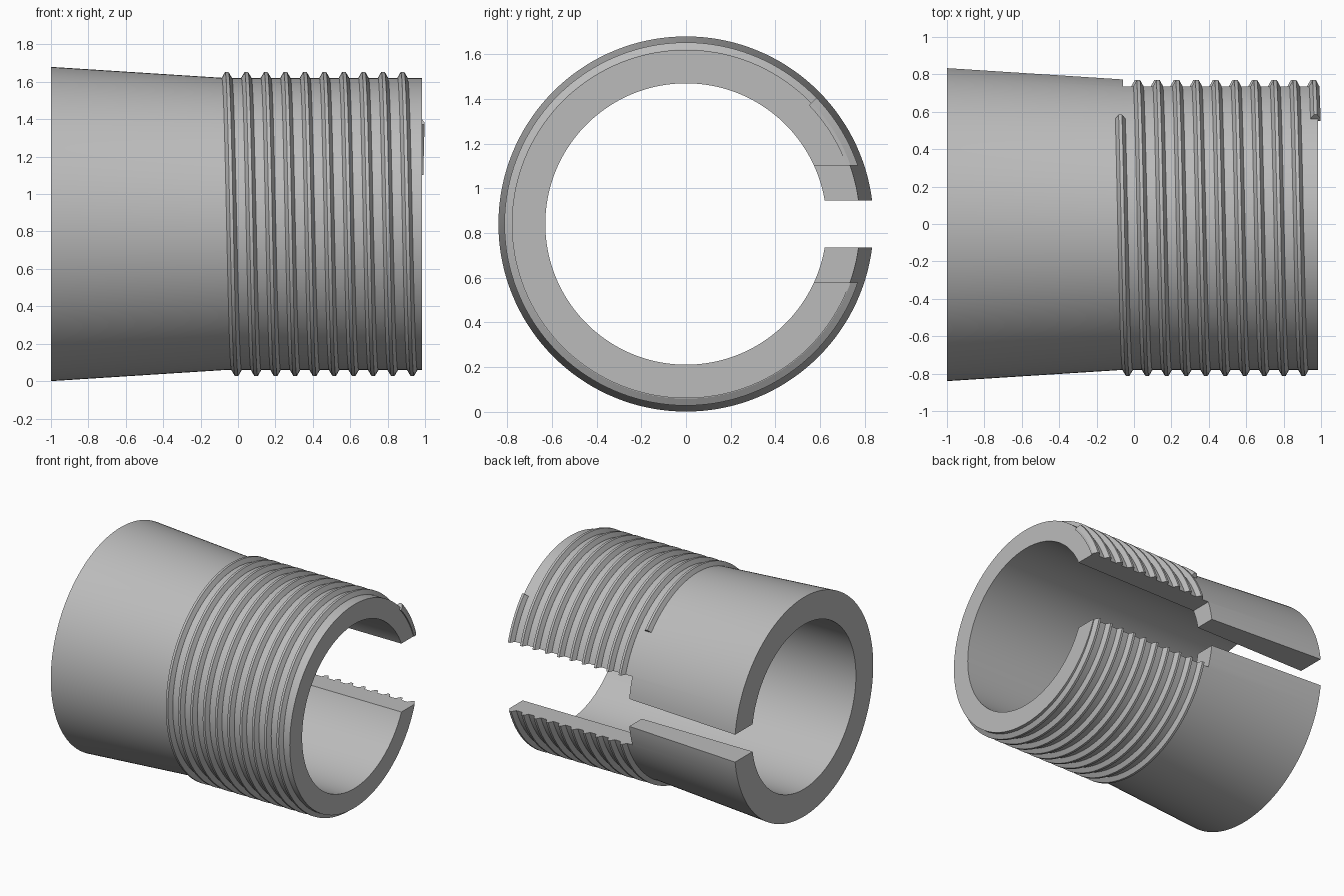
import bpy
import bmesh
from math import sin, cos, pi, radians
from mathutils import Vector

if "Cube" in bpy.data.objects:
    bpy.data.objects.remove(bpy.data.objects["Cube"], do_unlink=True)

AXIS_Z = 0.84
SEGMENTS = 144
PITCH = 0.1044
TURNS = 10
SHOULDER_X = -0.06

grey = bpy.data.materials.new("plain grey")
grey.use_nodes = True
colour = (0.5, 0.5, 0.5, 1)
grey.diffuse_color = colour
grey.node_tree.nodes["Principled BSDF"].inputs["Base Color"].default_value = colour


def make_object(name, bm):
    bmesh.ops.recalc_face_normals(bm, faces=bm.faces)
    mesh = bpy.data.meshes.new(name)
    bm.to_mesh(mesh)
    bm.free()
    mesh.materials.append(grey)
    obj = bpy.data.objects.new(name, mesh)
    bpy.context.collection.objects.link(obj)
    return obj


def sweep(name, profile, angles, rise, closed):
    """Turn an (x, radius) profile about the x axis, advancing along x by rise per turn."""
    bm = bmesh.new()
    rings = []
    for a in angles:
        shift = rise * a / (2 * pi)
        rings.append([bm.verts.new((x + shift, -r * sin(a), AXIS_Z + r * cos(a)))
                      for x, r in profile])
    n = len(profile)
    pairs = list(zip(rings, rings[1:]))
    if closed:
        pairs.append((rings[-1], rings[0]))
    else:
        bm.faces.new(rings[0])
        bm.faces.new(rings[-1])
    for p, q in pairs:
        for i in range(n):
            j = (i + 1) % n
            bm.faces.new((p[i], p[j], q[j], q[i]))
    return make_object(name, bm)


def slot_cutter(name, x0, x1, half_width):
    bm = bmesh.new()
    bmesh.ops.create_cube(bm, size=1)
    size = Vector((x1 - x0, 0.8, half_width * 2))
    centre = Vector(((x0 + x1) / 2, 0.8, AXIS_Z))
    for v in bm.verts:
        v.co = v.co * size + centre
    obj = make_object(name, bm)
    obj.hide_render = True
    return obj


# Tapered sleeve with a straight bore
sleeve = sweep("sleeve",
               [(-1, 0.63), (-1, 0.84), (SHOULDER_X, 0.78), (0.985, 0.78), (0.985, 0.63)],
               [2 * pi * i / SEGMENTS for i in range(SEGMENTS)], 0, True)

# Helical thread ridge, rooted just below the sleeve surface
start = radians(-46)
ridge = [(-0.027, 0.765), (-0.027, 0.782), (-0.009, 0.813),
         (0.009, 0.813), (0.027, 0.782), (0.027, 0.765)]
thread = sweep("thread", [(x + SHOULDER_X, r) for x, r in ridge],
               [start + 2 * pi * i / SEGMENTS for i in range(TURNS * SEGMENTS + 1)],
               PITCH, False)

# Narrow slot along the whole length, wide slot along the threaded half
cutters = [slot_cutter("narrow_slot_cutter", -1.2, 1.2, 0.105),
           slot_cutter("wide_slot_cutter", SHOULDER_X, 1.2, 0.262)]

for part in (sleeve, thread):
    for cutter in cutters:
        mod = part.modifiers.new("slot", "BOOLEAN")
        mod.operation = "DIFFERENCE"
        mod.solver = "EXACT"
        mod.object = cutter

# Apply the cuts and remove the cutters
graph = bpy.context.evaluated_depsgraph_get()
cut_meshes = [bpy.data.meshes.new_from_object(p.evaluated_get(graph)) for p in (sleeve, thread)]
for part, mesh in zip((sleeve, thread), cut_meshes):
    part.modifiers.clear()
    part.data = mesh
for cutter in cutters:
    bpy.data.objects.remove(cutter, do_unlink=True)

# Smooth round surfaces, sharp edges
bpy.ops.object.select_all(action="DESELECT")
for part in (sleeve, thread):
    part.select_set(True)
bpy.context.view_layer.objects.active = sleeve
bpy.ops.object.shade_smooth_by_angle(angle=radians(25))
